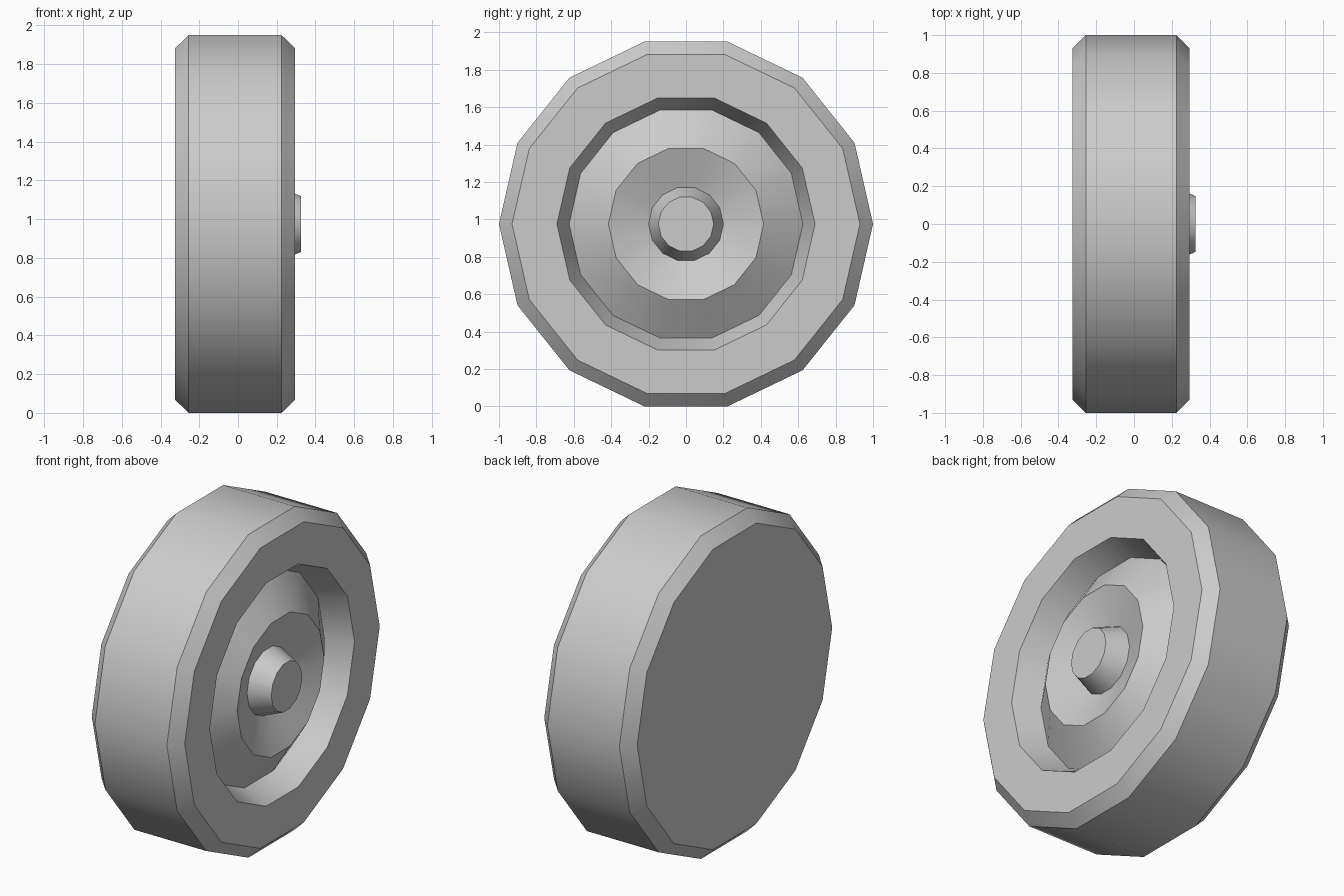
import bpy, bmesh, math

if "Cube" in bpy.data.objects:
    bpy.data.objects.remove(bpy.data.objects["Cube"])

SIDES = 14
CENTRE_Z = math.cos(math.pi / SIDES)  # flat side rests on the ground

# Wheel profile as (x, radius): back face, tread, rim recess, raised ring, hub
PROFILE = [
    (-0.325, 0.93), (-0.255, 1.0), (0.225, 1.0), (0.295, 0.93),  # tyre
    (0.295, 0.69), (0.14, 0.625),                                # rim wall
    (0.285, 0.415), (0.20, 0.20),                                # dished disc
    (0.325, 0.148),                                              # hub cap
]


def lathe_x(name, profile):
    """Spin a profile around the x axis and close both ends."""
    bm = bmesh.new()
    rings = []
    for x, r in profile:
        ring = []
        for k in range(SIDES):
            a = 2 * math.pi * k / SIDES
            ring.append(bm.verts.new((x, r * math.cos(a), CENTRE_Z + r * math.sin(a))))
        rings.append(ring)
    for lo, hi in zip(rings, rings[1:]):
        for k in range(SIDES):
            n = (k + 1) % SIDES
            bm.faces.new((lo[k], lo[n], hi[n], hi[k]))
    bm.faces.new(rings[0][::-1])
    bm.faces.new(rings[-1])
    bmesh.ops.recalc_face_normals(bm, faces=bm.faces)
    mesh = bpy.data.meshes.new(name)
    bm.to_mesh(mesh)
    bm.free()
    obj = bpy.data.objects.new(name, mesh)
    bpy.context.collection.objects.link(obj)
    return obj


wheel = lathe_x("wheel", PROFILE)

# Smooth around the wheel, crisp between profile bands
bpy.context.view_layer.objects.active = wheel
wheel.select_set(True)
bpy.ops.object.shade_smooth_by_angle(angle=math.radians(30))
